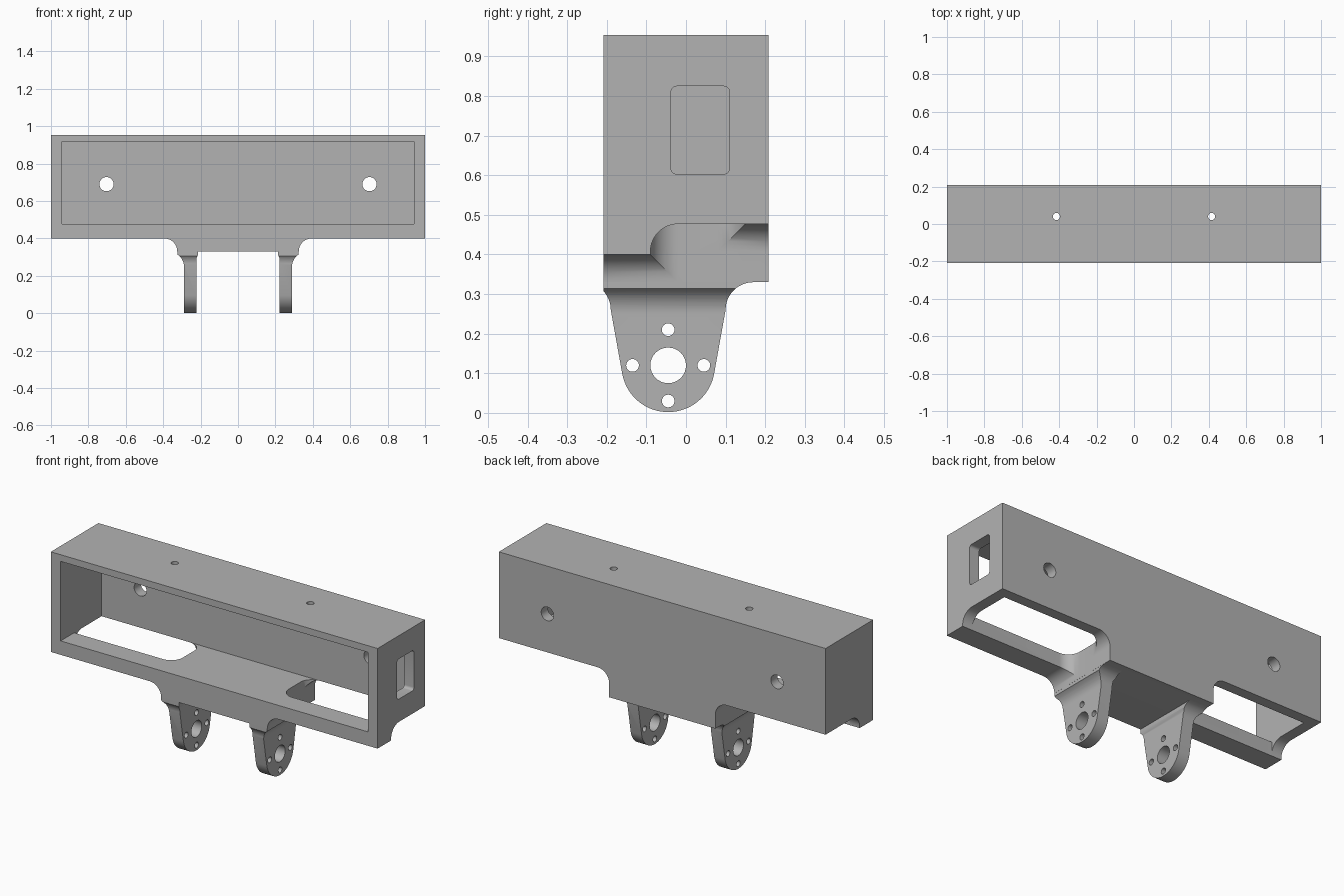
import bpy, bmesh
from math import sin, cos, radians

if "Cube" in bpy.data.objects:
    bpy.data.objects.remove(bpy.data.objects["Cube"], do_unlink=True)

grey = bpy.data.materials.new("plain grey")
grey.use_nodes = True
grey.diffuse_color = (0.45, 0.45, 0.45, 1)
grey.node_tree.nodes["Principled BSDF"].inputs["Base Color"].default_value = (0.45, 0.45, 0.45, 1)


def arc(cx, cy, r, a0, a1, n=12):
    angles = [radians(a0 + (a1 - a0) * i / n) for i in range(n + 1)]
    return [(cx + r * cos(a), cy + r * sin(a)) for a in angles]


def circle(cx, cy, r):
    return arc(cx, cy, r, 0, 360, 32)[:-1]


def rect(x0, y0, x1, y1):
    return [(x0, y0), (x1, y0), (x1, y1), (x0, y1)]


def prism(name, pts, axis, lo, hi, side=1):
    """Extrude a closed profile along an axis; side=-1 mirrors it in x."""
    place = {"X": lambda a, b, t: (side * t, a, b),
             "Y": lambda a, b, t: (side * a, t, b),
             "Z": lambda a, b, t: (side * a, b, t)}[axis]
    bm = bmesh.new()
    ends = [[bm.verts.new(place(a, b, t)) for a, b in pts] for t in (lo, hi)]
    for end in ends:
        bm.faces.new(end)
    for i in range(len(pts)):
        j = (i + 1) % len(pts)
        bm.faces.new((ends[0][i], ends[0][j], ends[1][j], ends[1][i]))
    bmesh.ops.recalc_face_normals(bm, faces=bm.faces)
    mesh = bpy.data.meshes.new(name)
    bm.to_mesh(mesh)
    bm.free()
    mesh.materials.append(grey)
    obj = bpy.data.objects.new(name, mesh)
    bpy.context.collection.objects.link(obj)
    return obj


def combine(target, tool, operation="DIFFERENCE"):
    """Apply a boolean and discard the tool object."""
    mod = target.modifiers.new("combine", "BOOLEAN")
    mod.operation, mod.solver, mod.object = operation, "EXACT", tool
    bpy.context.view_layer.objects.active = target
    bpy.ops.object.modifier_apply(modifier=mod.name)
    bpy.data.objects.remove(tool, do_unlink=True)


# Main dimensions
DEPTH, TOP, LIP, FLOOR, BASE = 0.208, 0.954, 0.40, 0.477, 0.33
MID, R = 0.325, 0.07          # half width of the centre block, fillet radius
INNER, BACK, EDGE = 0.94, 0.15, -0.09

# Housing: box with a filleted centre block below
half = [(1, TOP), (1, LIP)] + arc(MID + R, BASE, R, 90, 180)
outline = half + [(-x, z) for x, z in reversed(half)]
housing = prism("housing", outline, "Y", -DEPTH, DEPTH)

# Front cavity
combine(housing, prism("cavity", rect(-INNER, FLOOR, INNER, 0.917), "Y", -0.4, BACK))

for s in (1, -1):
    # Underside scoop below the end wall
    scoop = [(EDGE, 0.2)] + arc(EDGE + R, FLOOR - R, R, 180, 90) + [(0.3, FLOOR), (0.3, 0.2)]
    combine(housing, prism("scoop", scoop, "X", 0.5, 1.1, s))
    # Filleted relief below the back wall
    relief = [(1.1, 0.2), (1.1, FLOOR)] + arc(MID + R, FLOOR - R, R, 90, 180) + [(MID, 0.2)]
    combine(housing, prism("relief", relief, "Y", 0.03, 0.3, s))
    # Floor opening with rounded inner corners
    opening = ([(INNER, EDGE), (INNER, BACK)] + arc(MID + R, BACK - R, R, 90, 180)
               + arc(MID + R, EDGE + R, R, 180, 270))
    combine(housing, prism("opening", opening, "Z", 0.2, 0.52, s))
    # Screw holes in the back wall and the roof
    combine(housing, prism("back_hole", circle(0.703, 0.69, 0.038), "Y", 0.1, 0.3, s))
    combine(housing, prism("roof_hole", circle(0.415, 0.04, 0.019), "Z", 0.8, 1.1, s))

# Rounded window in the left end wall
c = 0.015
window = (arc(0.11 - c, 0.825 - c, c, 0, 90, 6) + arc(-0.038 + c, 0.825 - c, c, 90, 180, 6)
          + arc(-0.038 + c, 0.603 + c, c, 180, 270, 6) + arc(0.11 - c, 0.603 + c, c, 270, 360, 6))
combine(housing, prism("window", window, "X", 0.85, 1.1))

# Hinge ears: side outline crossed with a flared front outline
PY, PZ = -0.045, 0.12
side_outline = ([(-DEPTH, 0.36), ] + arc(-0.26, 0.26, R, 42, 0, 8)
                + arc(PY, PZ, 0.118, 192, 348, 32)
                + arc(0.17, 0.26, R, 180, 90) + [(0.17, 0.36)])
flare = ([(0.215, 0.36), (0.215, 0.31), (0.222, 0.295), (0.222, -0.1), (0.289, -0.1)]
         + arc(0.364, 0.25, 0.075, 180, 122) + [(MID, 0.36)])
for s, name in ((1, "left_ear"), (-1, "right_ear")):
    ear = prism(name, side_outline, "X", 0.15, 0.4, s)
    combine(ear, prism("flare", flare, "Y", -0.4, 0.4, s), "INTERSECT")
    # Pivot hole and ring of small holes
    combine(ear, prism("pivot_hole", circle(PY, PZ, 0.045), "X", 0.1, 0.5, s))
    for dy, dz in ((1, 0), (-1, 0), (0, 1), (0, -1)):
        hole = circle(PY + 0.09 * dy, PZ + 0.09 * dz, 0.016)
        combine(ear, prism("ring_hole", hole, "X", 0.1, 0.5, s))
    combine(housing, ear, "UNION")

# Smooth the fillets and keep hard edges
bpy.ops.object.select_all(action="DESELECT")
housing.select_set(True)
bpy.context.view_layer.objects.active = housing
bpy.ops.object.shade_smooth_by_angle(angle=radians(30))
